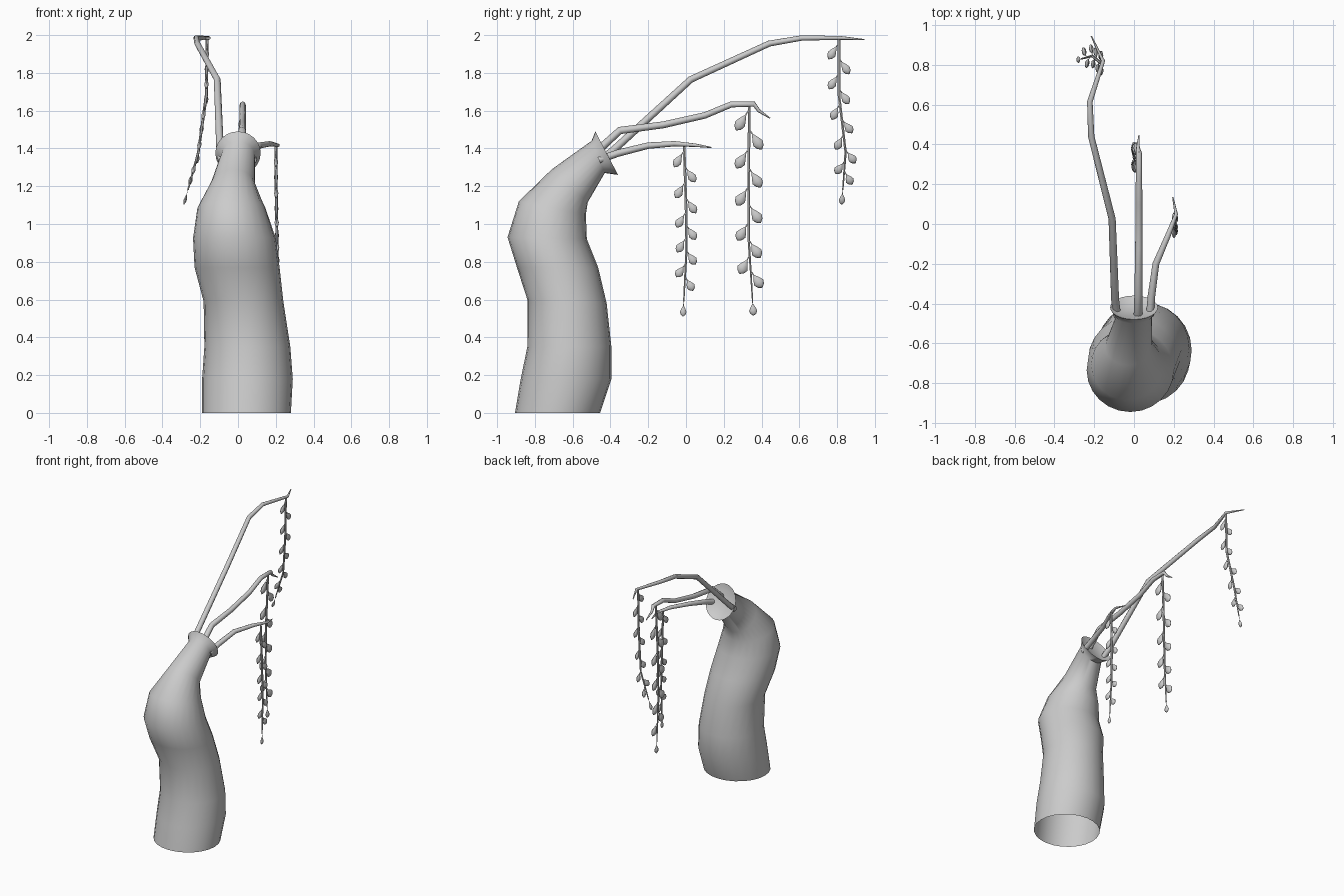
import bpy, bmesh, math
from mathutils import Vector

if "Cube" in bpy.data.objects:
    bpy.data.objects.remove(bpy.data.objects["Cube"])


def loft(bm, rings, cap_start=False, cap_end=False):
    """Bridge rings of points with quads, optionally capping the ends."""
    loops = [[bm.verts.new(p) for p in r] for r in rings]
    n = len(loops[0])
    for a, b in zip(loops, loops[1:]):
        for i in range(n):
            j = (i + 1) % n
            bm.faces.new((a[i], a[j], b[j], b[i]))
    if cap_start:
        bm.faces.new(loops[0][::-1])
    if cap_end:
        bm.faces.new(loops[-1])


def ellipse(c, u, v, n):
    return [c + u * math.cos(2 * math.pi * i / n) + v * math.sin(2 * math.pi * i / n)
            for i in range(n)]


def tube(bm, pts, radii, n=8):
    pts = [Vector(p) for p in pts]
    rings = []
    for i, p in enumerate(pts):
        t = (pts[min(i + 1, len(pts) - 1)] - pts[max(i - 1, 0)]).normalized()
        ref = Vector((1, 0, 0))
        v = t.cross(ref).normalized()
        u = v.cross(t).normalized()
        rings.append(ellipse(p, u * radii[i], v * radii[i], n))
    loft(bm, rings, True, True)


def leaf(bm, base, d, length, width):
    """Flattened teardrop, fat towards the outer end, lying in the yz plane."""
    d = d.normalized()
    side = d.cross(Vector((1, 0, 0))).normalized()
    rings = []
    for t, w in ((0, .08), (.28, .12), (.5, .65), (.7, 1), (.88, .7), (1, .08)):
        h = width * w / 2
        rings.append(ellipse(base + d * length * t, Vector((h * .5, 0, 0)), side * h, 8))
    loft(bm, rings, True, True)


def finish(bm, name, angle=50, fix=True):
    if fix:
        bmesh.ops.recalc_face_normals(bm, faces=bm.faces)
    me = bpy.data.meshes.new(name)
    bm.to_mesh(me)
    bm.free()
    ob = bpy.data.objects.new(name, me)
    bpy.context.collection.objects.link(ob)
    bpy.ops.object.select_all(action='DESELECT')
    ob.select_set(True)
    bpy.context.view_layer.objects.active = ob
    bpy.ops.object.shade_smooth_by_angle(angle=math.radians(angle))
    return ob


# Trunk: open-bottomed, bent, with flared lip (back y,z, front y,z, x min,max)
sections = [
    (-.905, 0, -.455, 0, -.19, .28),
    (-.875, .18, -.395, .18, -.19, .29),
    (-.84, .35, -.395, .35, -.178, .277),
    (-.84, .60, -.42, .58, -.182, .24),
    (-.895, .77, -.465, .77, -.23, .22),
    (-.945, .93, -.525, .92, -.238, .20),
    (-.885, 1.12, -.53, 1.05, -.215, .145),
    (-.71, 1.29, -.52, 1.115, -.145, .09),
    (-.50, 1.44, -.43, 1.27, -.09, .09),
    (-.48, 1.49, -.36, 1.26, -.12, .12),
    (-.475, 1.445, -.405, 1.285, -.085, .085),
]
rings = []
for by, bz, fy, fz, x0, x1 in sections:
    c = Vector(((x0 + x1) / 2, (by + fy) / 2, (bz + fz) / 2))
    rings.append(ellipse(c, Vector(((x1 - x0) / 2, 0, 0)),
                         Vector((0, (fy - by) / 2, (fz - bz) / 2)), 24))
bm = bmesh.new()
loft(bm, rings, cap_end=True)
finish(bm, "trunk", 60)

# Branches: points and radii
branches = {
    "upper": ([(-.085, -.46, 1.33), (-.095, -.38, 1.395), (-.11, .025, 1.765),
               (-.215, .44, 1.955), (-.222, .615, 1.985), (-.155, .82, 1.985),
               (-.215, .945, 1.976)], [.02, .02, .018, .016, .014, .01, .003]),
    "middle": ([(.02, -.47, 1.385), (.022, -.35, 1.495), (.024, -.12, 1.525),
                (.025, .10, 1.575), (.025, .24, 1.633), (.025, .36, 1.635),
                (.02, .385, 1.60), (.025, .445, 1.56)],
               [.022, .02, .018, .017, .016, .014, .009, .003]),
    "lower": ([(.08, -.46, 1.34), (.088, -.36, 1.375), (.11, -.20, 1.415),
               (.17, -.06, 1.425), (.212, .05, 1.417), (.195, .135, 1.405)],
              [.02, .019, .017, .014, .009, .003]),
}
for name, (pts, radii) in branches.items():
    bm = bmesh.new()
    tube(bm, pts, radii)
    finish(bm, name + "_branch")

# Hanging strands: path, leaf length, leaf width
strands = {
    "upper": ([(-.163, .81, 1.98), (-.168, .81, 1.68), (-.21, .845, 1.38),
               (-.265, .83, 1.18)], .10, .046),
    "middle": ([(.02, .335, 1.63), (.005, .332, 1.25), (0, .333, .90),
                (0, .352, .60)], .125, .058),
    "lower": ([(.20, -.01, 1.41), (.203, .0, 1.10), (.208, .002, .85),
               (.212, -.012, .59)], .10, .046),
}
for name, (path, length, width) in strands.items():
    path = [Vector(p) for p in path]
    bm = bmesh.new()
    tube(bm, path, [.008, .008, .007, .004], 6)
    finish(bm, name + "_strand")
    bm = bmesh.new()
    # Alternating leaves along the strand, plus one at the tip
    for k in range(10):
        s = (.02 + .09 * k) * (len(path) - 1)
        i = int(s)
        base = path[i].lerp(path[i + 1], s - i)
        side = 1 if k % 2 else -1
        down = (path[i + 1] - path[i]).normalized()
        leaf(bm, base, down + Vector((0, .62 * side, 0)), length * (1.05 - .02 * k), width)
    end = path[-1] - path[-2]
    leaf(bm, path[-1], end, (.08 if name != "middle" else .085), width * .75)
    finish(bm, name + "_leaves", 60)
